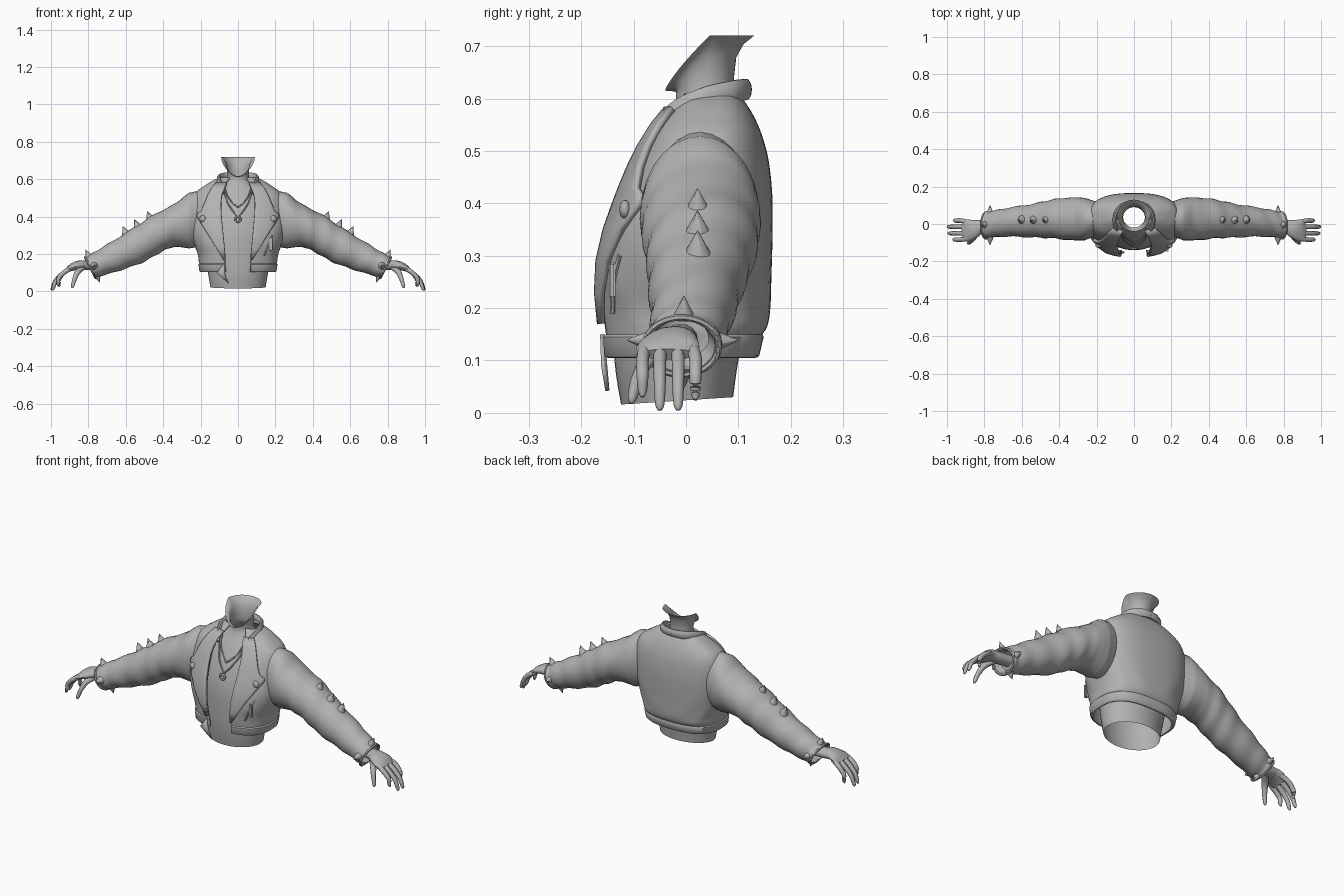
import bpy, bmesh, math
from mathutils import Vector, Matrix

if "Cube" in bpy.data.objects:
    bpy.data.objects.remove(bpy.data.objects["Cube"])

GREY = bpy.data.materials.new("plain_grey")
GREY.diffuse_color = (0.45, 0.45, 0.45, 1)
GREY.use_nodes = True
GREY.node_tree.nodes["Principled BSDF"].inputs["Base Color"].default_value = GREY.diffuse_color
N = 2.6  # squareness of the torso outline


def finish(name, bm, mirror=False, solid=0, offset=-1, angle=50):
    bmesh.ops.remove_doubles(bm, verts=bm.verts, dist=0.0004)
    bmesh.ops.recalc_face_normals(bm, faces=bm.faces)
    me = bpy.data.meshes.new(name)
    bm.to_mesh(me)
    bm.free()
    me.materials.append(GREY)
    me.shade_smooth()
    me.set_sharp_from_angle(angle=math.radians(angle))
    ob = bpy.data.objects.new(name, me)
    bpy.context.collection.objects.link(ob)
    if mirror:
        m = ob.modifiers.new("mirror", 'MIRROR')
        m.merge_threshold = 0.001
    if solid:
        s = ob.modifiers.new("thickness", 'SOLIDIFY')
        s.thickness, s.offset = solid, offset
    return ob


def spline(rows, steps):
    """Smooth interpolation through tuples of numbers."""
    out = []
    for i in range(len(rows) - 1):
        a, b, c, d = (rows[max(0, i - 1)], rows[i], rows[i + 1], rows[min(len(rows) - 1, i + 2)])
        for k in range(steps):
            t = k / steps
            out.append(tuple(q + .5 * t * (r - p + t * (2*p - 5*q + 4*r - s + t * (3*(q - r) + s - p)))
                             for p, q, r, s in zip(a, b, c, d)))
    return out + [tuple(rows[-1])]


def loft(bm, rings, closed=True, caps=False):
    vs = [[bm.verts.new(p) for p in r] for r in rings]
    n = len(vs[0])
    for a, b in zip(vs, vs[1:]):
        for i in range(n if closed else n - 1):
            j = (i + 1) % n
            bm.faces.new((a[i], a[j], b[j], b[i]))
    if caps:
        bm.faces.new(vs[0])
        bm.faces.new(vs[-1])


def sweep(bm, rows, steps=5, sides=10):
    """Tube along rows of (x, y, z, side radius, up radius)."""
    pts = spline(rows, steps)
    rings = []
    for i, p in enumerate(pts):
        tan = (Vector(pts[min(i + 1, len(pts) - 1)][:3]) - Vector(pts[max(i - 1, 0)][:3])).normalized()
        side = tan.cross(Vector((0, 0, 1))).normalized()
        up = side.cross(tan)
        rings.append([Vector(p[:3]) + side * p[3] * math.cos(t) + up * p[4] * math.sin(t)
                      for t in (2 * math.pi * k / sides for k in range(sides))])
    loft(bm, rings, caps=True)


def spow(v, e):
    return math.copysign(abs(v) ** e, v)


# Torso and neck, hollow and open at both ends: z, half width, front y, back y, rim lift
body = [(.03, .148, -.124, .09, -.014), (.1, .16, -.136, .1, -.006), (.2, .175, -.14, .12, 0),
        (.32, .19, -.135, .135, 0), (.43, .18, -.105, .135, 0), (.51, .15, -.065, .125, 0),
        (.56, .095, -.035, .108, 0), (.59, .064, -.021, .094, 0), (.612, .058, -.019, .09, 0)]
rings = []
angles = [2 * math.pi * k / 40 for k in range(40)]
for z, a, f, b, lift in spline(body, 4):
    rings.append([(a * math.sin(t), (f + b) / 2 - (b - f) / 2 * math.cos(t),
                   z + lift * (1 + math.cos(t)) / 2) for t in angles])
for a, f, b, k in ((.058, -.021, .092, .3), (.062, -.026, .096, .62), (.074, -.033, .11, .85), (.09, -.04, .13, 1)):
    ring = []
    for t in angles:
        rise = .105 * min(1, max(0, 1 - math.cos(t)) ** .8)
        top = .615 + rise
        ring.append((a * math.sin(t), (f + b) / 2 - (b - f) / 2 * math.cos(t), .6 + (top - .6) * k + .012 * (1 - k)))
    rings.append(ring)
bm = bmesh.new()
loft(bm, rings)
finish("torso_and_neck", bm)

# Jacket shell with open front: z, half width, front y, back y, opening half width
shell = spline([(.105, .2, -.153, .133, .066), (.14, .205, -.155, .14, .068), (.165, .21, -.158, .155, .07),
                (.2, .215, -.162, .161, .073), (.26, .235, -.165, .163, .078), (.33, .25, -.154, .165, .085),
                (.41, .25, -.127, .165, .092), (.48, .245, -.098, .158, .094), (.53, .225, -.07, .145, .085),
                (.565, .18, -.045, .13, .07), (.59, .14, -.022, .115, .058), (.61, .095, -.005, .1, .045)], 4)


def section(z):
    for a, b in zip(shell, shell[1:]):
        if z <= b[0]:
            t = max(0, (z - a[0]) / (b[0] - a[0]))
            return [p + (q - p) * t for p, q in zip(a, b)]
    return shell[-1]


def front(x, z):
    _, a, f, b, _ = section(z)
    return (f + b) / 2 - (b - f) / 2 * (1 - min(.99, abs(x) / a) ** N) ** (1 / N)


rings = []
for z, a, f, b, gap in shell:
    t0 = math.asin((gap / a) ** (N / 2))
    ring = []
    for k in range(37):
        t = t0 + (math.pi - t0) * k / 36
        fold = .004 * math.sin(9 * t + 30 * z) * math.sin(t) * max(0, 1 - abs(z - .22) / .1)
        ring.append((a * max(0, math.sin(t)) ** (2 / N) * (1 + fold),
                     (f + b) / 2 - ((b - f) / 2 + fold) * spow(math.cos(t), 2 / N), z))
    ring[-1] = (0, ring[-1][1], z)
    rings.append(ring)
bm = bmesh.new()
loft(bm, rings, closed=False)
finish("jacket_shell", bm, mirror=True, solid=.01)

# Waistband: a raised strip round the hem
bm = bmesh.new()
rings = []
for z, grow in ((.106, .003), (.11, .006), (.145, .006), (.15, 0)):
    _, a, f, b, gap = section(z)
    t0 = math.asin((gap / a) ** (N / 2))
    rings.append([((a + grow) * max(0, math.sin(t)) ** (2 / N),
                   (f + b) / 2 - ((b - f) / 2 + grow) * spow(math.cos(t), 2 / N), z)
                  for t in (t0 + (math.pi - t0) * k / 36 for k in range(37))])
loft(bm, rings, closed=False)
finish("waistband", bm, mirror=True)

# Lapels: plates over the chest, z and outer edge
bm = bmesh.new()
rows = []
for z, outer in ((.17, .076), (.23, .113), (.29, .15), (.35, .188), (.4, .218), (.415, .215),
                 (.43, .195), (.47, .178), (.51, .162), (.55, .14), (.58, .115)):
    gap = section(z)[4] - .004
    rows.append([(gap + (outer - gap) * k / 8, front(gap + (outer - gap) * k / 8, z) - .008, z) for k in range(9)])
loft(bm, rows, closed=False)
finish("lapels", bm, mirror=True, solid=.013, offset=0)

# Collar rolled round the neck
bm = bmesh.new()
sweep(bm, [(.075, -.062, .53, .008, .012), (.096, -.02, .572, .012, .022), (.102, .035, .598, .012, .024),
           (.078, .088, .612, .011, .023), (.035, .112, .617, .01, .021), (0, .116, .617, .01, .02)])
finish("collar", bm, mirror=True)

# Sleeves: top x z, bottom x z, front y, back y
sleeve = spline([(.16, .545, .19, .24, -.05, .11), (.262, .525, .262, .232, -.085, .138),
                 (.33, .474, .345, .237, -.086, .142), (.46, .405, .42, .205, -.076, .13),
                 (.57, .332, .51, .155, -.072, .108), (.7, .252, .63, .112, -.067, .088),
                 (.785, .2, .73, .083, -.072, .07), (.818, .182, .762, .073, -.078, .066)], 7)
rings = []
for i, (tx, tz, bx, bz, f, b) in enumerate(sleeve):
    top, bot = Vector((tx, 0, tz)), Vector((bx, 0, bz))
    ring = []
    for t in (2 * math.pi * k / 28 for k in range(28)):
        w = 1 + .028 * math.sin(i * .95 + 2 * math.sin(t)) * min(1, max(0, i - 12) / 6) + (.02 if i == 7 else 0)
        p = (top + bot) / 2 + (top - bot) / 2 * math.cos(t) * w
        p.y = (f + b) / 2 + (b - f) / 2 * math.sin(t) * w
        ring.append(p)
    rings.append(ring)
mid = sum(rings[-1], Vector()) / 28
for s, d in ((.88, 0), (.8, -.03)):  # turned-in cuff
    rings.append([mid + (p - mid) * s + Vector((d, 0, -d * .5)) for p in rings[-1]])
bm = bmesh.new()
loft(bm, rings)
finish("sleeves", bm, mirror=True)

# Cuff edge rolls
bm = bmesh.new()
edge = [tuple(mid + (p - mid) * .99) for p in rings[-3]]
for p, q in zip(edge, edge[1:] + edge[:1]):
    d = Vector(q) - Vector(p)
    m = Matrix.Translation((Vector(p) + Vector(q)) / 2) @ d.to_track_quat('Z', 'Y').to_matrix().to_4x4()
    bmesh.ops.create_cone(bm, segments=6, radius1=.006, radius2=.006, depth=d.length * 1.15, matrix=m)
finish("cuff_edges", bm, mirror=True)

# Hands: palm, four fingers and thumb
bm = bmesh.new()
sweep(bm, [(.755, -.01, .143, .032, .027), (.815, -.014, .14, .036, .026), (.855, -.026, .14, .05, .024),
           (.89, -.034, .128, .06, .019), (.915, -.035, .112, .057, .012)], sides=16)
for y, tipx, tipz in ((-.083, .965, .034), (-.05, .992, .008), (-.015, .996, .008), (.018, .96, .028)):
    y0 = -.034 + (y + .033) * .85
    sweep(bm, [(.885, y0, .128, .013, .013), (.925, y, .105, .0125, .0125),
               ((.925 + tipx) / 2 + .012, y, (.105 + tipz) / 2 + .004, .0115, .0115),
               (tipx - .004, y, tipz + .01, .009, .009), (tipx, y, tipz - .003, .004, .004)], sides=8)
sweep(bm, [(.825, -.03, .13, .018, .016), (.855, -.068, .107, .016, .015), (.873, -.092, .068, .012, .012),
           (.884, -.102, .03, .009, .009), (.886, -.104, .018, .004, .004)], sides=8)
finish("hands", bm, mirror=True)


# Cone spikes on the sleeves and round the cuffs
def spike(bm, base, axis, h=.055, r=.025):
    m = (Matrix.Translation(Vector(base) + Vector(axis).normalized() * h / 2)
         @ Vector(axis).to_track_quat('Z', 'Y').to_matrix().to_4x4())
    bmesh.ops.create_cone(bm, cap_ends=True, segments=16, radius1=r, radius2=.001, depth=h, matrix=m)


bm = bmesh.new()
for x, z in ((.467, .385), (.535, .343), (.597, .305)):
    spike(bm, (x, .022, z), (.4, 0, .9), .047)
for base, axis in (((.795, -.004, .183), (.45, 0, .9)), ((.77, -.068, .137), (0, -1, .05)),
                   ((.77, .055, .137), (0, 1, .05)), ((.755, -.004, .09), (-.35, 0, -.9))):
    spike(bm, base, axis, .045, .021)
finish("spikes", bm, mirror=True, angle=40)

# Snaps on the lapel tips
bm = bmesh.new()
m = Matrix.Translation((.188, front(.188, .388) - .014, .388)) @ Matrix.Diagonal((1, .6, 1, 1))
bmesh.ops.create_uvsphere(bm, u_segments=16, v_segments=10, radius=.018, matrix=m)
finish("lapel_snaps", bm, mirror=True)

# Pocket zip with pull tab on one side
bm = bmesh.new()
sweep(bm, [(x, front(x, z) - .003, z, .005, .005) for x, z in ((.185, .3), (.165, .25), (.14, .19))], sides=6)
finish("pocket_zip", bm)
bm = bmesh.new()
m = Matrix.Translation((.175, front(.175, .25) - .012, .253)) @ Matrix.Diagonal((.018, .012, .068, 1))
bmesh.ops.create_cube(bm, size=1, matrix=m)
bmesh.ops.bevel(bm, geom=bm.edges[:], offset=.003, segments=2, affect='EDGES')
finish("zip_pull", bm, angle=40)

# Loose belt end hanging from the hem
bm = bmesh.new()
vs = [bm.verts.new(p) for p in ((-.115, -.155, .1), (-.075, -.16, .15), (-.068, -.158, .09), (-.05, -.15, .042))]
bm.faces.new(vs)
finish("belt_end", bm, solid=.008, offset=0)


# Two neck chains and a ring pendant, resting on the chest
def chest(z):
    rows = spline(body, 4)
    return min(rows, key=lambda r: abs(r[0] - z))[2]


bm = bmesh.new()
for drop, w in ((.4, .075), (.45, .068)):
    path = [(w * math.sin(u * math.pi / 2), 0, drop + (.555 - drop) * u ** 1.15) for u in (0, .2, .4, .6, .8, 1)]
    sweep(bm, [(x, chest(z) * (1 - 2.5 * x * x / .03 * .3) - .006, z, .004, .004) for x, _, z in path], sides=6)
finish("neck_chains", bm, mirror=True)
bm = bmesh.new()
c = Vector((0, chest(.385) - .01, .385))
loft(bm, [[c + Vector(((.014 + .005 * math.cos(v)) * math.cos(u), .005 * math.sin(v),
                       (.014 + .005 * math.cos(v)) * math.sin(u)))
           for v in (math.tau * j / 8 for j in range(8))] for u in (math.tau * i / 20 for i in range(21))])
finish("ring_pendant", bm)
